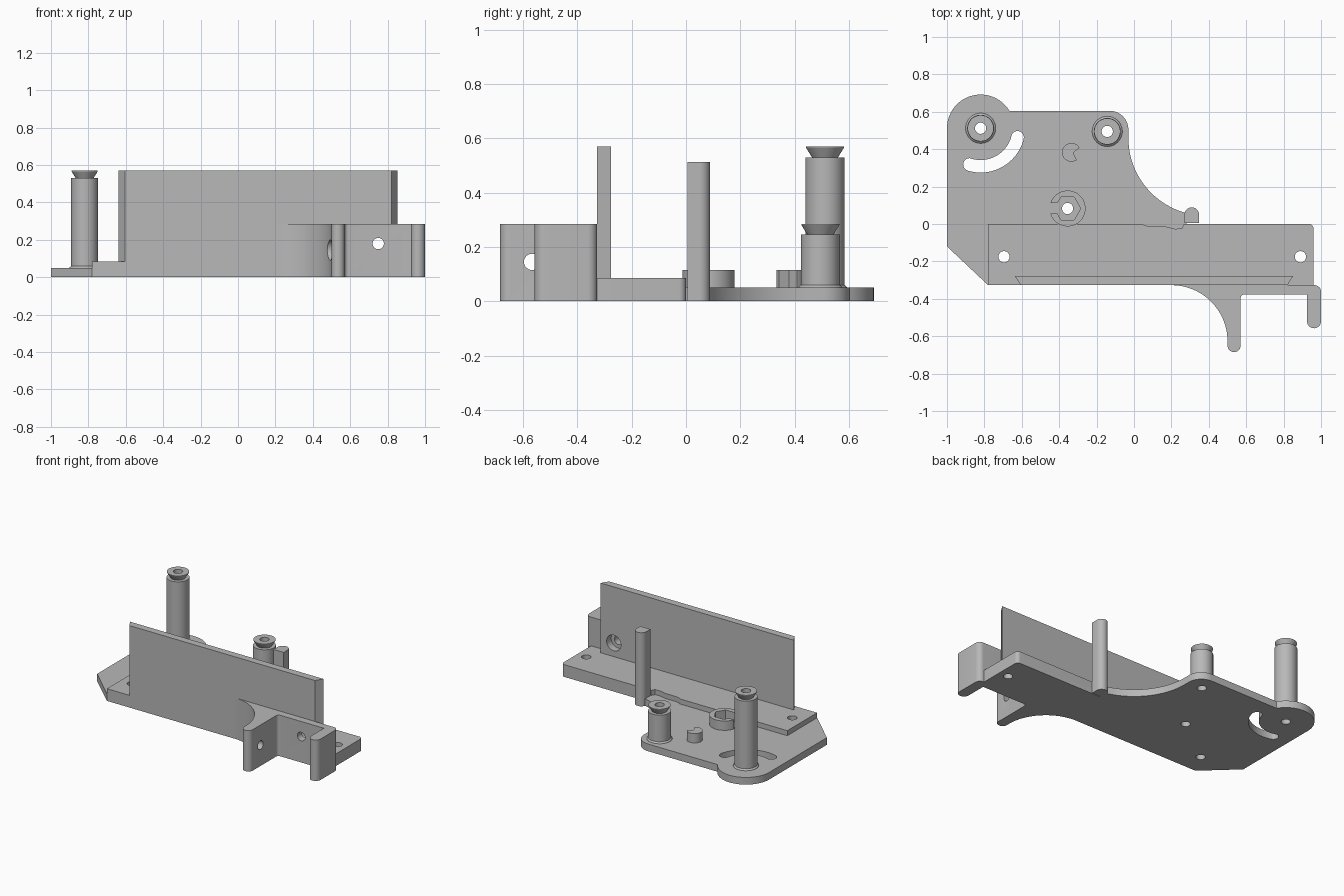
import bpy, bmesh
from math import cos, sin, radians, pi
from mathutils import Matrix

cube = bpy.data.objects.get("Cube")
if cube:
    bpy.data.objects.remove(cube, do_unlink=True)

grey = bpy.data.materials.new("plain grey")
grey.use_nodes = True
grey.diffuse_color = (0.48, 0.48, 0.48, 1)
grey.node_tree.nodes["Principled BSDF"].inputs["Base Color"].default_value = grey.diffuse_color


def arc(cx, cy, r, a0, a1, n=24):
    """Points on an arc, angles in degrees."""
    steps = [radians(a0 + (a1 - a0) * i / n) for i in range(n + 1)]
    return [(cx + r * cos(a), cy + r * sin(a)) for a in steps]


def finish(name, bm):
    bmesh.ops.recalc_face_normals(bm, faces=bm.faces)
    mesh = bpy.data.meshes.new(name)
    bm.to_mesh(mesh)
    bm.free()
    mesh.materials.append(grey)
    obj = bpy.data.objects.new(name, mesh)
    bpy.context.collection.objects.link(obj)
    return obj


def prism(name, points, z0, z1):
    """Outline in the ground plane, raised from z0 to z1."""
    bm = bmesh.new()
    face = bm.faces.new([bm.verts.new((x, y, z0)) for x, y in points])
    top = bmesh.ops.extrude_face_region(bm, geom=[face])["geom"]
    moved = [v for v in top if isinstance(v, bmesh.types.BMVert)]
    bmesh.ops.translate(bm, verts=moved, vec=(0, 0, z1 - z0))
    return finish(name, bm)


def bore(axis, centre, r, a, b):
    """Round cutter along an axis from a to b."""
    bm = bmesh.new()
    bmesh.ops.create_cone(bm, cap_ends=True, segments=40, radius1=r, radius2=r, depth=b - a)
    turn = {"x": Matrix.Rotation(pi / 2, 4, "Y"), "y": Matrix.Rotation(pi / 2, 4, "X"),
            "z": Matrix.Identity(4)}[axis]
    bmesh.ops.transform(bm, matrix=turn, verts=bm.verts)
    place = list(centre)
    place.insert("xyz".index(axis), (a + b) / 2)
    bmesh.ops.translate(bm, verts=bm.verts, vec=place)
    return finish("cutter", bm)


def cut(obj, cutters):
    """Subtract the cutters, keep the result and drop the cutters."""
    for c in cutters:
        c.hide_render = True
        mod = obj.modifiers.new("cut", "BOOLEAN")
        mod.operation, mod.solver, mod.object = "DIFFERENCE", "EXACT", c
    bpy.context.view_layer.update()
    graph = bpy.context.evaluated_depsgraph_get()
    mesh = bpy.data.meshes.new_from_object(obj.evaluated_get(graph))
    obj.modifiers.clear()
    obj.data = mesh
    for c in cutters:
        bpy.data.objects.remove(c, do_unlink=True)


def lathe(name, x, y, profile, n=48):
    """Spin a closed (radius, z) loop about an upright axis."""
    bm = bmesh.new()
    rings = [[bm.verts.new((x + r * cos(2 * pi * i / n), y + r * sin(2 * pi * i / n), z))
              for i in range(n)] for r, z in profile]
    for k, low in enumerate(rings):
        high = rings[(k + 1) % len(rings)]
        for i in range(n):
            j = (i + 1) % n
            bm.faces.new((low[i], low[j], high[j], high[i]))
    return finish(name, bm)


PLATE, BAR, TAB, WALL = 0.05, 0.085, 0.285, 0.57
POST_A, POST_B, SOCKET = (-0.82, 0.512), (-0.143, 0.495), (-0.355, 0.083)

# Thin base plate with lobed corners and a swept inner edge
outline = [(-1, -0.12), (-0.78, -0.327), (-0.78, 0), (0.28, 0), (0.28, 0.058)]
outline += arc(0.385, 0.46, 0.415, 255, 180)
outline += arc(-0.13, 0.505, 0.1, 0, 90, 14)
outline += arc(-0.82, 0.512, 0.18, 31, 180, 32)
plate = prism("base_plate", outline, 0, PLATE)
slot = arc(*POST_A, 0.237, -107, -14) + arc(-0.623, 0.463, 0.034, -14, 166, 12)[1:-1]
slot += arc(*POST_A, 0.17, -14, -107) + arc(-0.879, 0.318, 0.034, 73, 253, 12)[1:-1]
cut(plate, [prism("cutter", slot, -0.1, 0.2)]
    + [bore("z", c, 0.03, -0.1, 0.2) for c in (POST_A, POST_B, SOCKET)])

# Thick mounting bar with two screw holes and a shallow rear recess
corner = arc(0.935, -0.025, 0.025, 0, 90, 8)
bar = prism("mounting_bar", [(-0.78, -0.327), (0.96, -0.327)] + corner + [(-0.78, 0)], 0, BAR)
recess = [(0.04, 0.02), (0.05, -0.004), (0.08, -0.014), (0.17, -0.014), (0.22, -0.026),
          (0.255, -0.024), (0.268, 0), (0.268, 0.02)]
cut(bar, [bore("z", (x, -0.175), 0.03, -0.1, 0.2) for x in (-0.695, 0.89)]
    + [prism("cutter", recess, PLATE, 0.2)])

# Upright wall with bevelled ends
wall = prism("upright_wall", [(-0.605, -0.327), (0.82, -0.327), (0.852, -0.277), (-0.638, -0.277)],
             BAR, WALL)
cut(wall, [bore("y", (0.75, 0.18), 0.055, -0.4, -0.2)])

# Front bracket with a curved prong and a short tab
shape = arc(0.2, -0.627, 0.3, 90, 0) + arc(0.535, -0.65, 0.035, 180, 360, 16)
shape += arc(0.59, -0.397, 0.02, 180, 90, 6) + [(0.925, -0.377)]
shape += arc(0.9625, -0.52, 0.0375, 180, 360, 16) + arc(0.965, -0.362, 0.035, 0, 90, 8)
bracket = prism("front_bracket", shape, 0, TAB)
cut(bracket, [bore("y", (0.75, 0.18), 0.03, -0.45, -0.25),
              bore("x", (-0.567, 0.145), 0.055, 0.35, 0.52),
              bore("x", (-0.567, 0.145), 0.03, 0.4, 0.65)])

# Hollow posts with a flared collar
for name, spot, top in (("tall_post", POST_A, WALL), ("short_post", POST_B, TAB)):
    lathe(name, *spot, [(0.03, 0.045), (0.082, 0.045), (0.08, 0.053), (0.072, 0.06),
                        (0.072, top - 0.04), (0.048, top - 0.04), (0.07, top - 0.004),
                        (0.07, top), (0.03, top)])

# Tall slim pin with a foot against the bar
prism("slim_pin", [(0.27, 0.005), (0.348, 0.005)] + arc(0.309, 0.05, 0.039, 0, 180, 20), 0, 0.512)

# Low stub with a notch
stub = arc(-0.335, 0.383, 0.05, 30, 305, 32) + [(-0.325, 0.38)]
prism("notched_stub", stub, 0.045, 0.115)

# Open ring with a six-sided socket
ring = arc(*SOCKET, 0.096, -163, 163, 48) + [(-0.41, 0.111)]
ring += arc(*SOCKET, 0.07, 120, -120, 4) + [(-0.41, 0.055)]
prism("socket_ring", ring, 0.045, 0.115)

# Smooth the round sides and keep the edges crisp
bpy.ops.object.select_all(action="DESELECT")
for obj in bpy.context.scene.objects:
    if obj.type == "MESH":
        obj.select_set(True)
        bpy.context.view_layer.objects.active = obj
bpy.ops.object.shade_smooth_by_angle(angle=radians(30))
